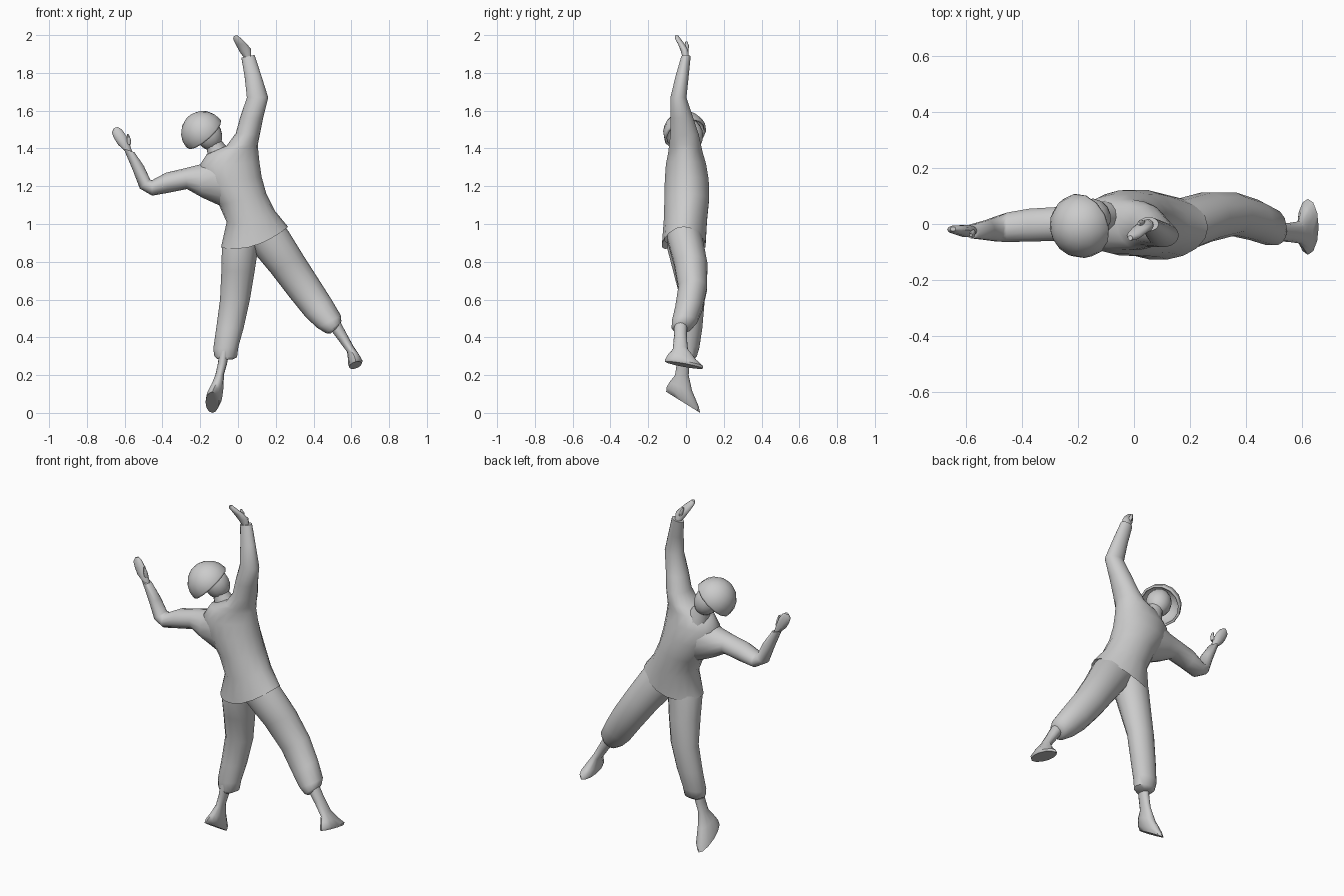
import bpy, bmesh, math
from mathutils import Vector

cloth = bpy.data.materials.new("plain_grey")
cloth.diffuse_color = (0.6, 0.6, 0.6, 1)


def finish(name, bm, angle=50, thickness=0):
    bmesh.ops.recalc_face_normals(bm, faces=bm.faces)
    me = bpy.data.meshes.new(name)
    bm.to_mesh(me)
    bm.free()
    ob = bpy.data.objects.new(name, me)
    bpy.context.collection.objects.link(ob)
    me.materials.append(cloth)
    bpy.ops.object.select_all(action='DESELECT')
    ob.select_set(True)
    bpy.context.view_layer.objects.active = ob
    bpy.ops.object.shade_smooth_by_angle(angle=math.radians(angle))
    if thickness:
        m = ob.modifiers.new("thickness", 'SOLIDIFY')
        m.thickness = thickness
        m.offset = -1
    return ob


def tube(name, rings, sides=14, open_start=False):
    """Loft. Ring: edge x,z / opposite edge x,z / y centre, y radius [, tilt, sag]."""
    bm = bmesh.new()
    loops = []
    for r in rings:
        xa, za, xb, zb, cy, b, tilt, sag = (tuple(r) + (0, 0))[:8]
        loop = []
        for i in range(sides):
            t = 2 * math.pi * i / sides
            c, s = math.cos(t), math.sin(t)
            loop.append(bm.verts.new((
                (xa + xb) / 2 + c * (xb - xa) / 2,
                cy + s * b,
                (za + zb) / 2 + c * (zb - za) / 2 + tilt * s - sag * s * s)))
        loops.append(loop)
    for p, q in zip(loops, loops[1:]):
        for i in range(sides):
            j = (i + 1) % sides
            bm.faces.new((p[i], p[j], q[j], q[i]))
    if not open_start:
        bm.faces.new(loops[0])
    bm.faces.new(loops[-1])
    return finish(name, bm)


# shirt body, running up into the raised sleeve
tube("shirt_and_raised_sleeve", [
    (-.075, .90, .235, .995, -.012, .10, 0, .03),
    (-.09, .875, .265, .985, -.012, .117, 0, .045),
    (-.06, 1.01, .195, 1.07, -.003, .116, 0, .02),
    (-.10, 1.10, .15, 1.16, .004, .12),
    (-.18, 1.21, .125, 1.25, .004, .118),
    (-.21, 1.30, .113, 1.33, 0, .108),
    (-.165, 1.37, .107, 1.39, -.003, .092),
    (-.06, 1.415, .105, 1.42, -.005, .086),
    (-.012, 1.48, .115, 1.47, -.008, .076),
    (.01, 1.56, .133, 1.56, -.022, .062),
    (.047, 1.67, .16, 1.67, -.04, .043),
    (.035, 1.78, .122, 1.79, -.02, .035),
    (.018, 1.88, .088, 1.895, 0, .025)], sides=18, open_start=True)

# bent sleeve
tube("bent_sleeve", [
    (-.10, 1.38, -.08, 1.09, 0, .10),
    (-.20, 1.315, -.19, 1.14, 0, .082),
    (-.28, 1.295, -.27, 1.185, 0, .062),
    (-.38, 1.272, -.37, 1.165, -.004, .060),
    (-.455, 1.232, -.455, 1.15, -.012, .054),
    (-.465, 1.235, -.52, 1.188, -.018, .045),
    (-.497, 1.305, -.557, 1.285, -.022, .036),
    (-.548, 1.38, -.605, 1.398, -.026, .026)])

# hands with thumbs
tube("raised_hand", [
    (.04, 1.87, .07, 1.88, 0, .018),
    (.01, 1.91, .07, 1.925, -.008, .02),
    (-.012, 1.95, .045, 1.955, -.025, .018),
    (-.026, 1.98, .022, 1.978, -.042, .016),
    (-.022, 1.995, -.005, 2.0, -.05, .009)], sides=10)
tube("raised_thumb", [
    (.025, 1.91, .045, 1.91, .0, .012),
    (.015, 1.94, .035, 1.945, .005, .011),
    (.012, 1.962, .022, 1.966, .002, .006)], sides=8)
tube("low_hand", [
    (-.56, 1.38, -.597, 1.385, -.025, .018),
    (-.575, 1.43, -.635, 1.42, -.025, .022),
    (-.59, 1.465, -.657, 1.455, -.022, .018),
    (-.615, 1.50, -.668, 1.485, -.02, .015),
    (-.637, 1.514, -.657, 1.508, -.018, .008)], sides=10)
tube("low_thumb", [
    (-.565, 1.42, -.59, 1.42, -.03, .012),
    (-.568, 1.45, -.588, 1.452, -.038, .012),
    (-.578, 1.475, -.588, 1.478, -.04, .006)], sides=8)

# trousers
tube("standing_trouser_leg", [
    (-.06, .97, .14, .99, -.01, .09),
    (-.085, .88, .105, .86, -.008, .093),
    (-.088, .75, .088, .75, .012, .082),
    (-.095, .60, .063, .60, .035, .066),
    (-.115, .45, .03, .45, .026, .062),
    (-.131, .34, .002, .35, .014, .058),
    (-.125, .30, -.005, .295, .008, .05),
    (-.11, .285, -.03, .282, 0, .038)])
tube("raised_trouser_leg", [
    (.00, .95, .20, 1.04, -.01, .088),
    (.07, .865, .265, .965, -.005, .095),
    (.175, .74, .345, .835, .025, .09),
    (.275, .61, .425, .71, .036, .078),
    (.36, .505, .495, .60, .015, .074),
    (.42, .45, .545, .515, -.008, .068),
    (.465, .422, .547, .485, -.022, .055),
    (.49, .42, .54, .465, -.027, .038)])

# ankles and feet
tube("standing_foot", [
    (-.098, .33, -.045, .33, -.01, .034),
    (-.107, .26, -.058, .26, -.015, .034),
    (-.12, .20, -.075, .20, -.022, .036),
    (-.145, .14, -.076, .14, -.028, .06, -.022),
    (-.168, .085, -.083, .085, -.018, .085, -.05),
    (-.172, .056, -.10, .056, -.015, .09, -.056)], sides=12)
tube("raised_foot", [
    (.49, .44, .535, .495, -.028, .034),
    (.535, .38, .572, .425, -.03, .034),
    (.577, .323, .612, .352, -.03, .04),
    (.583, .28, .64, .31, -.02, .075, -.015),
    (.583, .258, .66, .275, -.01, .10, -.018),
    (.588, .243, .655, .262, -.01, .10, -.018)], sides=12)

# neck
tube("neck", [
    (-.16, 1.30, -.03, 1.35, .025, .065),
    (-.16, 1.365, -.065, 1.415, .025, .052),
    (-.17, 1.42, -.095, 1.45, .022, .042),
    (-.18, 1.47, -.11, 1.48, .02, .04)], sides=12)


# head and the open bowl of hair around it
def ball(name, centre, axis, radii, cut=None, thickness=0):
    bm = bmesh.new()
    bmesh.ops.create_uvsphere(bm, u_segments=14, v_segments=10, radius=1)
    if cut is not None:
        bmesh.ops.bisect_plane(bm, geom=bm.verts[:] + bm.edges[:] + bm.faces[:],
                               plane_co=(0, 0, cut), plane_no=(0, 0, 1), clear_inner=True)
    q = Vector(axis).to_track_quat('Z', 'Y')
    for v in bm.verts:
        v.co = Vector(centre) + q @ Vector([a * b for a, b in zip(v.co, radii)])
    return finish(name, bm, thickness=thickness)


ball("head", (-.155, .02, 1.475), (-.35, -.25, .9), (.07, .07, .088))
ball("hair", (-.185, -.005, 1.482), (-.62, -.30, .72), (.117, .117, .117), cut=-.08, thickness=.012)
